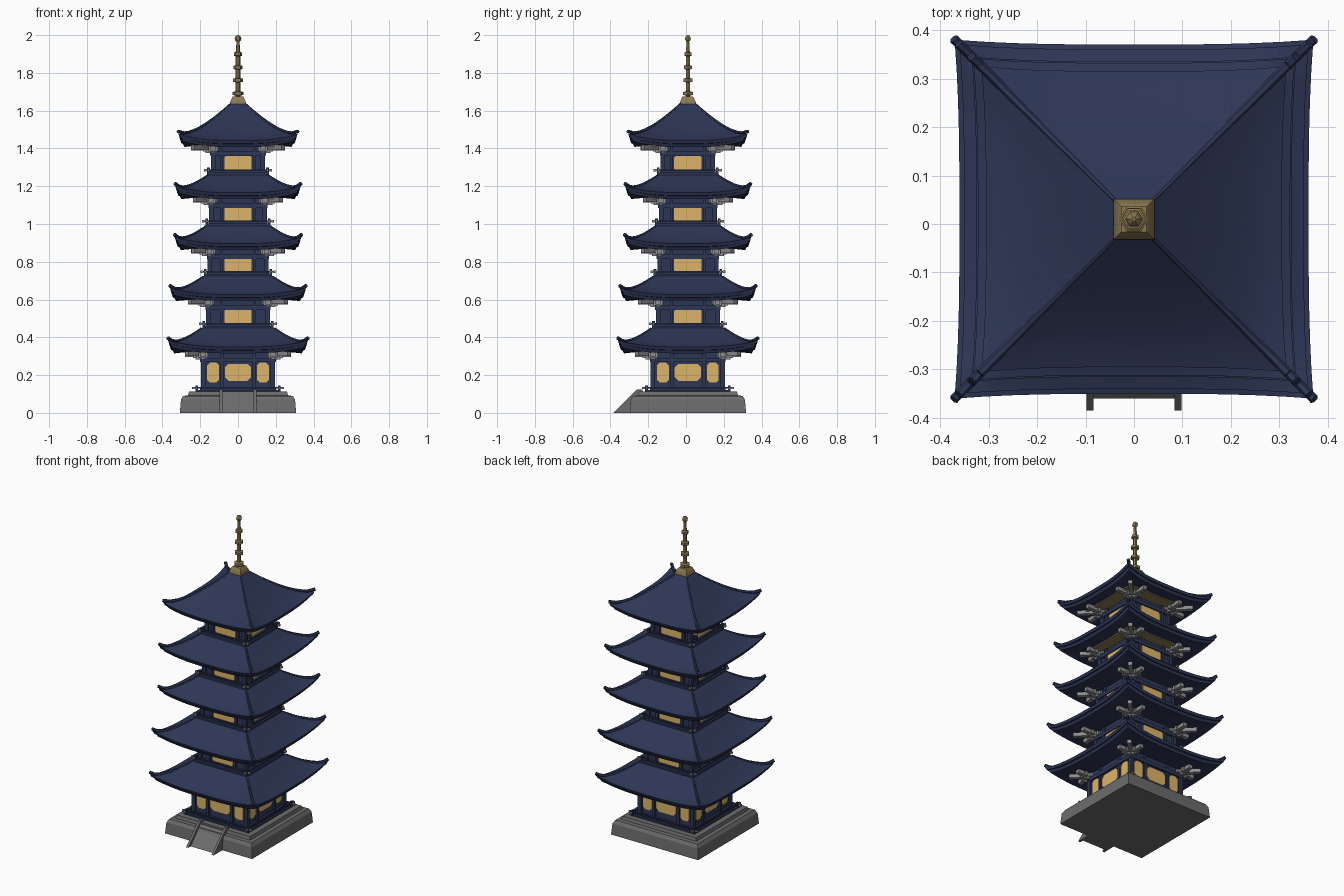
import bpy, bmesh, math
from mathutils import Matrix, Vector

if "Cube" in bpy.data.objects:
    bpy.data.objects.remove(bpy.data.objects["Cube"])

CY = 0.01  # tower centre in y


def material(name, rgb):
    m = bpy.data.materials.new(name)
    m.diffuse_color = (*rgb, 1)
    m.use_nodes = True
    m.node_tree.nodes["Principled BSDF"].inputs["Base Color"].default_value = m.diffuse_color
    return m


NAVY = material("navy", (0.027, 0.037, 0.092))
GLOW = material("warm window", (0.72, 0.46, 0.14))
BRASS = material("old brass", (0.27, 0.20, 0.085))
STONE = material("grey stone", (0.15, 0.15, 0.155))
PALE = material("pale grey", (0.27, 0.27, 0.28))


def finish(name, bm, mat, angle=35):
    bmesh.ops.recalc_face_normals(bm, faces=bm.faces[:])
    me = bpy.data.meshes.new(name)
    bm.to_mesh(me)
    bm.free()
    me.shade_smooth()
    me.set_sharp_from_angle(angle=math.radians(angle))
    me.materials.append(mat)
    ob = bpy.data.objects.new(name, me)
    ob.location.y = CY
    bpy.context.collection.objects.link(ob)
    return ob


def box(bm, c, s, turn=0.0, spin=0.0):
    """Box of size s at c, spun about its own z, then turned round the tower."""
    m = (Matrix.Rotation(turn, 4, 'Z') @ Matrix.Translation(c)
         @ Matrix.Rotation(spin, 4, 'Z') @ Matrix.Diagonal((*s, 1)))
    bmesh.ops.create_cube(bm, size=1, matrix=m)


def four_boxes(name, mat, specs):
    bm = bmesh.new()
    for k in range(4):
        for c, s, *spin in specs:
            box(bm, c, s, k * math.pi / 2, *spin)
    return finish(name, bm, mat)


def rings(bm, loops):
    rows = [[bm.verts.new(p) for p in loop] for loop in loops]
    n = len(rows[0])
    for a, b in zip(rows, rows[1:]):
        for i in range(n):
            bm.faces.new((a[i], a[(i + 1) % n], b[(i + 1) % n], b[i]))
    bm.faces.new(rows[0])
    bm.faces.new(rows[-1])


def square_loop(h, z, lift=0.0, flare=0.0, n=12):
    pts = []
    for k in range(4):
        r = Matrix.Rotation(k * math.pi / 2, 3, 'Z')
        for i in range(n):
            s = -1 + 2 * i / n
            hh = h - flare * (1 - abs(s) ** 3)
            pts.append(r @ Vector((s * h, -hh, z + lift * abs(s) ** 3)))
    return pts


def window_plate(bm, x, z, w, h, y, turn, cut):
    """Thin plate with clipped corners."""
    a, b = w / 2, h / 2
    out = [(-a + cut, -b), (a - cut, -b), (a, -b + cut), (a, b - cut),
           (a - cut, b), (-a + cut, b), (-a, b - cut), (-a, -b + cut)]
    r = Matrix.Rotation(turn, 3, 'Z')
    rings(bm, [[r @ Vector((x + u, yy, z + v)) for u, v in out] for yy in (y, y - 0.006)])


# stone base
bm = bmesh.new()
rings(bm, [square_loop(h, z, n=1) for h, z in
           ((0.308, 0), (0.302, 0.07), (0.29, 0.09), (0.265, 0.092), (0.26, 0.112))])
finish("stone_base", bm, STONE, 20)

# front stair with side walls
bm = bmesh.new()
for x0, x1, prof in ((-0.098, -0.083, ((-0.395, 0), (-0.27, 0.125), (-0.24, 0.125), (-0.24, 0))),
                     (0.083, 0.098, ((-0.395, 0), (-0.27, 0.125), (-0.24, 0.125), (-0.24, 0))),
                     (-0.085, 0.085, ((-0.37, 0), (-0.27, 0.105), (-0.24, 0.105), (-0.24, 0)))):
    rings(bm, [[Vector((x, y, z)) for y, z in prof] for x in (x0, x1)])
finish("front_stair", bm, STONE)

# tiers: floor, wall half, eave half, eave bottom, roof top, roof top half, bracket reach
TIERS = [(0.11, 0.185, 0.370, 0.315, 0.450, 0.195, 0.280),
         (0.45, 0.158, 0.360, 0.592, 0.725, 0.183, 0.265),
         (0.725, 0.150, 0.335, 0.862, 0.992, 0.170, 0.248),
         (0.992, 0.142, 0.332, 1.132, 1.262, 0.158, 0.238),
         (1.262, 0.132, 0.315, 1.408, 1.642, 0.036, 0.250)]

for i, (zf, w, e, ze, zt, ht, reach) in enumerate(TIERS):
    n = str(i + 1)
    rim, lift = 0.034, 0.034

    # curved roof shell
    def roof_z(t):
        return ze + rim + (zt - ze - rim) * (1 - t) ** 1.3

    loops = [square_loop(ht + (e - ht) * t, roof_z(t), lift * t ** 3, 0.010 * t * t)
             for t in [k / 8 for k in range(9)]]
    loops += [square_loop(e - 0.006, ze + 0.018, lift, 0.01),
              square_loop(e - 0.014, ze + 0.016, lift, 0.01),
              square_loop(e - 0.022, ze, lift * 0.9, 0.01),
              square_loop(e - 0.07, ze + 0.004, lift * 0.6),
              square_loop(w - 0.01, ze + 0.012)]
    bm = bmesh.new()
    rings(bm, loops)
    finish("roof_" + n, bm, NAVY)

    # hip ridges with raised tips
    cu = bpy.data.curves.new("ridge", 'CURVE')
    cu.dimensions, cu.bevel_depth, cu.bevel_resolution = '3D', 0.010, 1
    cu.use_fill_caps = True
    for sx in (-1, 1):
        for sy in (-1, 1):
            sp = cu.splines.new('POLY')
            sp.points.add(9)
            for k in range(10):
                t = k / 9 * 1.01
                h = ht + (e - ht) * t
                z = roof_z(min(t, 1)) + lift * t ** 3 + 0.012 * t ** 8 - 0.003 * (1 - t)
                sp.points[k].co = (sx * h, sy * h, z, 1)
                sp.points[k].radius = 0.5 + 0.5 * t
    tmp = bpy.data.objects.new("tmp", cu)
    bm = bmesh.new()
    bm.from_mesh(bpy.data.meshes.new_from_object(tmp))
    bpy.data.objects.remove(tmp)
    finish("hip_ridges_" + n, bm, NAVY, 50)

    # walls, posts and beams
    hz = ze + 0.01 - zf
    bm = bmesh.new()
    box(bm, (0, 0, zf + hz / 2), (2 * w, 2 * w, hz))
    finish("walls_" + n, bm, NAVY)
    posts = [((w, -w, zf + hz / 2), (0.024, 0.024, hz)),
             ((0, -w - 0.004, ze - 0.035), (2 * w + 0.03, 0.018, 0.022)),
             ((0, -w - 0.004, zf + 0.012), (2 * w + 0.03, 0.018, 0.016))]
    bays = [-0.085, 0.085] if i == 0 else [-0.087, 0.087]
    posts += [((x, -w - 0.002, zf + hz / 2), (0.016, 0.018, hz)) for x in bays]
    four_boxes("posts_and_beams_" + n, NAVY, posts)

    # glowing windows
    bm = bmesh.new()
    for k in range(4):
        a = k * math.pi / 2
        if i == 0:
            window_plate(bm, 0, 0.215, 0.14, 0.09, -w, a, 0.02)
            for x in (-0.132, 0.132):
                window_plate(bm, x, 0.213, 0.062, 0.105, -w, a, 0.014)
        else:
            window_plate(bm, 0, zf + 0.06, 0.145, 0.076, -w, a, 0.008)
    finish("windows_" + n, bm, GLOW)

    # balcony slab and rail
    b = 0.225 if i == 0 else w + 0.03
    four_boxes("balcony_" + n, NAVY, [
        ((0, -b / 2, zf + 0.004), (2 * b, b, 0.012)),
        ((0, -b + 0.006, zf + 0.022), (2 * b + 0.02, 0.008, 0.008)),
        ((b - 0.006, -b + 0.006, zf + 0.018), (0.014, 0.014, 0.036))])
    four_boxes("rail_ends_" + n, PALE, [
        ((s * (b + 0.012), -b + 0.006, zf + 0.022), (0.014, 0.012, 0.012)) for s in (-1, 1)])

    # corner brackets: crossing beams and a diagonal arm
    zb, mid, ln = ze - 0.006, (w - 0.03 + reach) / 2, reach - w + 0.03
    d = (w + reach - 0.03) / 2
    four_boxes("corner_brackets_" + n, PALE, [
        ((mid, -w, zb), (ln, 0.026, 0.024)),
        ((w, -mid, zb), (0.026, ln, 0.024)),
        ((d, -d, zb + 0.003), (ln * 1.2, 0.026, 0.024), -math.pi / 4),
        ((w + 0.02, -w, zb - 0.018), (0.04, 0.022, 0.016)),
        ((w, -w - 0.02, zb - 0.018), (0.022, 0.04, 0.016)),
        ((w + 0.045, -w, zb - 0.004), (0.018, 0.046, 0.028)),
        ((w, -w - 0.045, zb - 0.004), (0.046, 0.018, 0.028))])

    # warm ceiling under the two highest roofs
    if i > 2:
        bm = bmesh.new()
        box(bm, (0, 0, ze + 0.004), (0.42, 0.42, 0.008))
        finish("ceiling_" + n, bm, BRASS)

# finial: square foot, mast, six-sided rings and top ball
bm = bmesh.new()
rings(bm, [square_loop(h, z, n=1) for h, z in
           ((0.042, 1.632), (0.042, 1.645), (0.030, 1.672), (0.026, 1.676))])
finish("finial_foot", bm, BRASS)

bm = bmesh.new()
prof = [(0.012, 1.66)]
for z, r in ((1.692, 0.03), (1.762, 0.027), (1.83, 0.025), (1.90, 0.022)):
    prof += [(0.012, z - 0.012), (r, z - 0.009), (r, z + 0.007), (0.012, z + 0.011)]
prof += [(0.008, 1.965), (0.016, 1.974), (0.018, 1.983), (0.013, 1.994), (0.004, 2.0)]
rings(bm, [[Vector((r * math.cos(k * math.pi / 3), r * math.sin(k * math.pi / 3), z))
            for k in range(6)] for r, z in prof])
finish("finial_mast", bm, BRASS)
